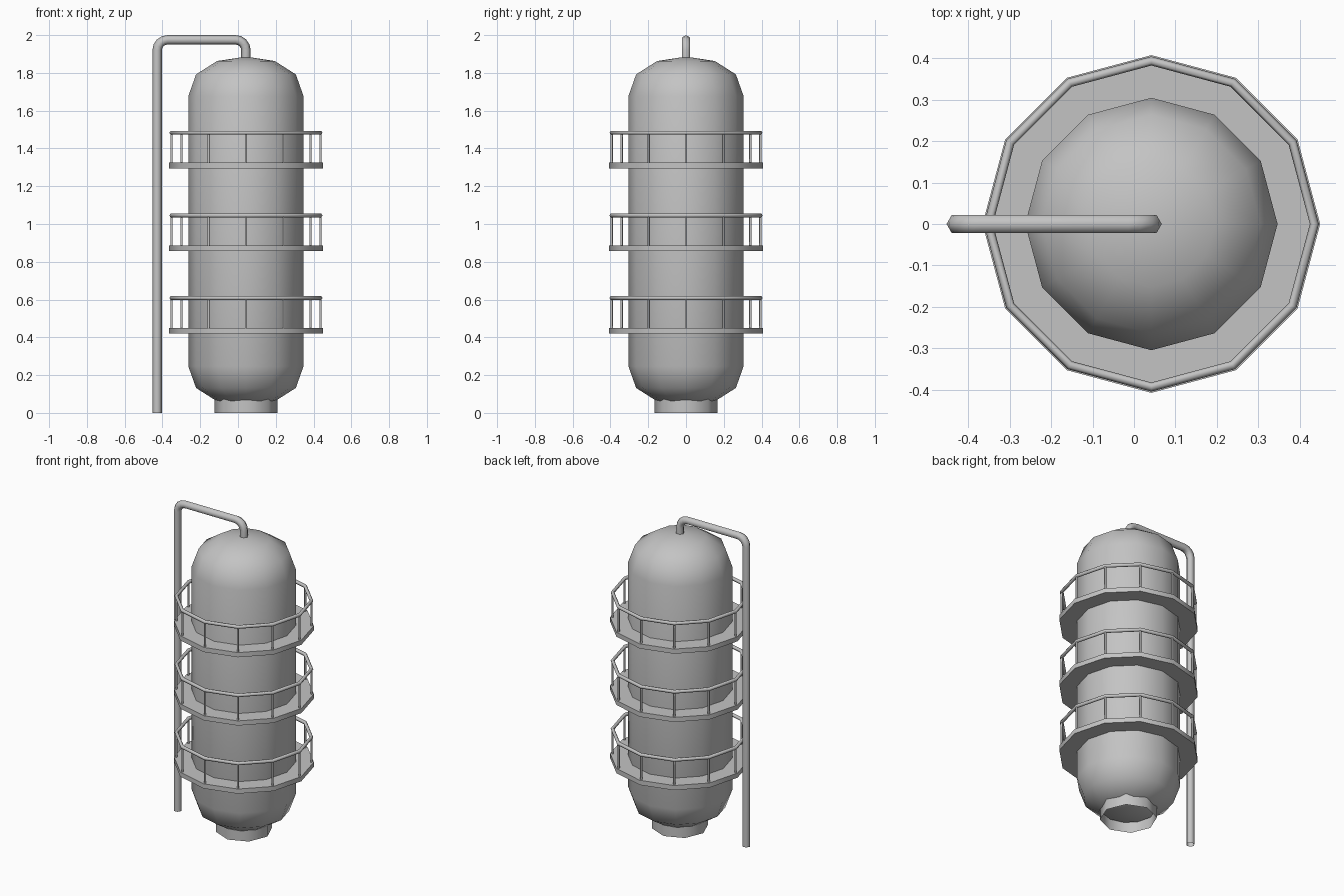
import bpy
import bmesh
from math import cos, sin, pi, radians
from mathutils import Vector

if "Cube" in bpy.data.objects:
    bpy.data.objects.remove(bpy.data.objects["Cube"], do_unlink=True)

AXIS_X = 0.042
SIDES = 12

steel = bpy.data.materials.new("grey_steel")
steel.use_nodes = True
steel.diffuse_color = (0.55, 0.55, 0.55, 1)
steel.node_tree.nodes["Principled BSDF"].inputs["Base Color"].default_value = (0.55, 0.55, 0.55, 1)


def finish(name, bm, sharp_angle=None):
    """Turn a bmesh into a smooth-shaded object, with optional sharp edges."""
    bmesh.ops.remove_doubles(bm, verts=bm.verts, dist=0.0002)
    bmesh.ops.recalc_face_normals(bm, faces=bm.faces)
    mesh = bpy.data.meshes.new(name)
    bm.to_mesh(mesh)
    bm.free()
    mesh.materials.append(steel)
    mesh.polygons.foreach_set("use_smooth", [True] * len(mesh.polygons))
    obj = bpy.data.objects.new(name, mesh)
    bpy.context.collection.objects.link(obj)
    if sharp_angle:
        bpy.ops.object.select_all(action="DESELECT")
        obj.select_set(True)
        bpy.context.view_layer.objects.active = obj
        bpy.ops.object.shade_smooth_by_angle(angle=radians(sharp_angle))
    return obj


def lathe(name, profile, sides=SIDES, closed=False, sharp_angle=None):
    """Revolve (radius, height) points about the tank axis."""
    bm = bmesh.new()
    verts = [bm.verts.new((r, 0, z)) for r, z in profile]
    pairs = list(zip(verts, verts[1:]))
    if closed:
        pairs.append((verts[-1], verts[0]))
    edges = [bm.edges.new(p) for p in pairs]
    bmesh.ops.spin(bm, geom=verts + edges, cent=(0, 0, 0), axis=(0, 0, 1),
                   angle=2 * pi, steps=sides)
    bmesh.ops.translate(bm, verts=bm.verts, vec=(AXIS_X, 0, 0))
    return finish(name, bm, sharp_angle)


def tube(name, path, normals, radius, sides=6):
    """Sweep a polygon along a path lying in the XZ plane."""
    bm = bmesh.new()
    side = Vector((0, 1, 0))
    rings = []
    for p, n in zip(path, normals):
        angles = [2 * pi * i / sides for i in range(sides)]
        rings.append([bm.verts.new(p + radius * (cos(a) * n + sin(a) * side))
                      for a in angles])
    for a, b in zip(rings, rings[1:]):
        for i in range(sides):
            j = (i + 1) % sides
            bm.faces.new((a[i], a[j], b[j], b[i]))
    return finish(name, bm)


# Vessel with domed ends
R = 0.305
LOW, HIGH = 0.247, 1.677
dome = [(R, 0), (R * 0.866, 0.115), (R * 0.5, 0.186), (0, 0.209)]
lathe("tank", [(r, LOW - h) for r, h in reversed(dome)] + [(r, HIGH + h) for r, h in dome])

# Open support collar under the vessel
lathe("base_skirt", [(0.166, 0), (0.166, 0.09)], sides=8, sharp_angle=50)

# Three walkways, each with deck, posts and handrail
RAIL_R = 0.394
for level, z in zip(("lower", "middle", "upper"), (0.42, 0.857, 1.295)):
    lathe(level + "_platform",
          [(0.29, z), (0.408, z), (0.408, z + 0.03), (0.29, z + 0.03)],
          closed=True, sharp_angle=40)
    rail_z = z + 0.188
    lathe(level + "_handrail",
          [(RAIL_R + 0.011 * cos(i * pi / 3), rail_z + 0.011 * sin(i * pi / 3))
           for i in range(6)], closed=True)
    bm = bmesh.new()
    for i in range(SIDES):
        a = 2 * pi * i / SIDES
        made = bmesh.ops.create_cone(bm, cap_ends=False, segments=6, radius1=0.0065,
                                     radius2=0.0065, depth=rail_z - z - 0.025)
        bmesh.ops.translate(bm, verts=made["verts"],
                            vec=(AXIS_X + RAIL_R * cos(a), RAIL_R * sin(a),
                                 (z + 0.025 + rail_z) / 2))
    finish(level + "_rail_posts", bm)

# Outlet pipe: up the side, over, and down into the dome
LEFT, TOP, BEND = -0.428, 1.975, 0.055
path, normals = [], []


def add_point(x, z, angle):
    path.append(Vector((x, 0, z)))
    normals.append(Vector((cos(angle), 0, sin(angle))))


add_point(LEFT, 0, pi)
for corner_x, start in ((LEFT + BEND, pi), (AXIS_X - BEND, pi / 2)):
    for i in range(5):
        a = start - i * pi / 8
        add_point(corner_x + BEND * cos(a), TOP - BEND + BEND * sin(a), a)
add_point(AXIS_X, 1.87, 0)
tube("outlet_pipe", path, normals, 0.025)
